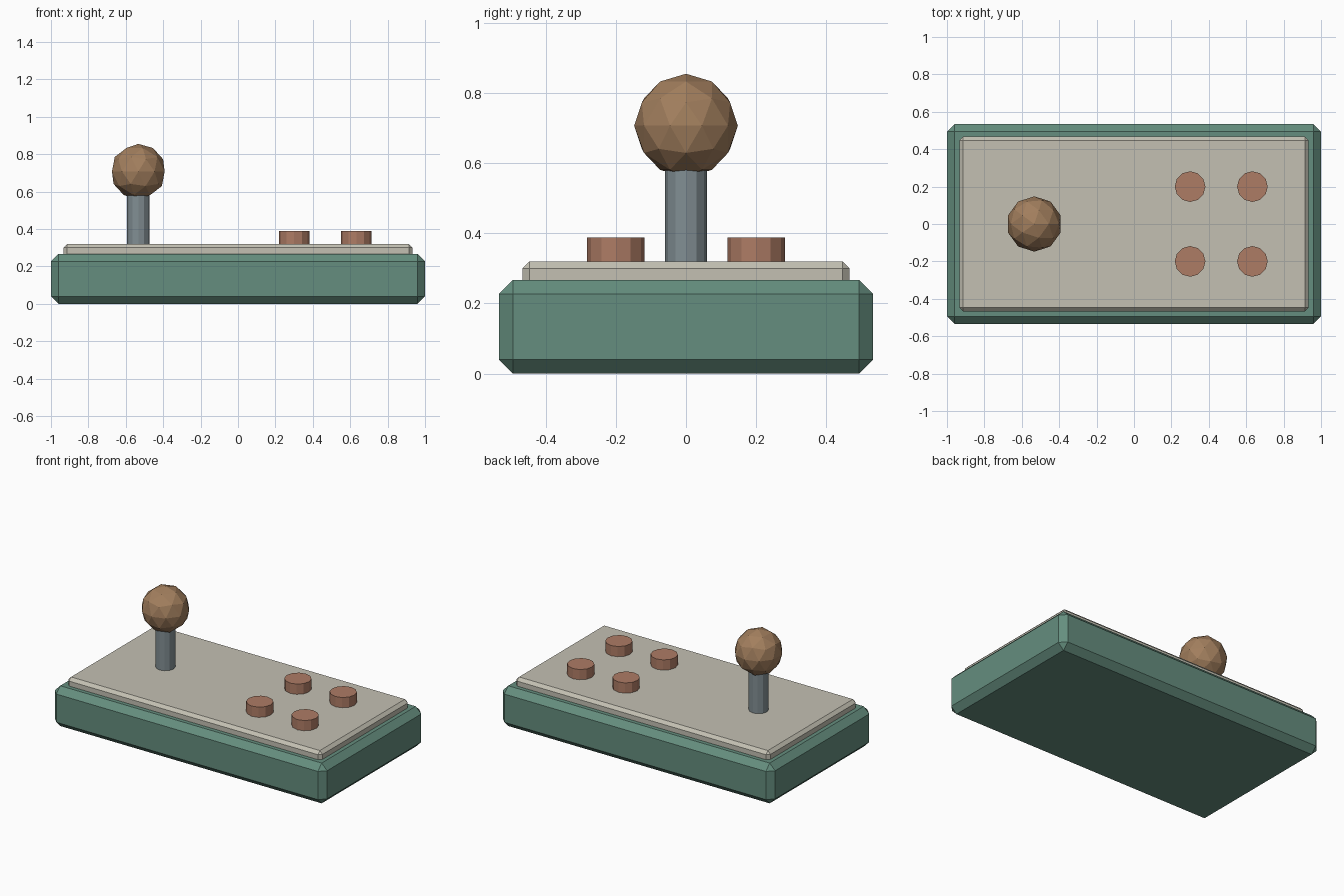
import bpy

if "Cube" in bpy.data.objects:
    bpy.data.objects.remove(bpy.data.objects["Cube"])


def paint(obj, name, rgb):
    mat = bpy.data.materials.get(name) or bpy.data.materials.new(name)
    mat.diffuse_color = (*rgb, 1)
    mat.use_nodes = True
    mat.node_tree.nodes["Principled BSDF"].inputs["Base Color"].default_value = mat.diffuse_color
    obj.data.materials.append(mat)


def bevelled_box(name, size, z0, z1, bevel, colour):
    bpy.ops.mesh.primitive_cube_add(size=1, location=(0, 0, (z0 + z1) / 2))
    obj = bpy.context.object
    obj.name = name
    obj.scale = (size[0], size[1], z1 - z0)
    bpy.ops.object.transform_apply(location=False, rotation=False, scale=True)
    mod = obj.modifiers.new("chamfer", 'BEVEL')
    mod.width = bevel
    mod.segments = 1
    paint(obj, *colour)


def post(name, x, y, radius, z0, z1, sides, colour):
    bpy.ops.mesh.primitive_cylinder_add(vertices=sides, radius=radius, depth=z1 - z0,
                                        location=(x, y, (z0 + z1) / 2))
    obj = bpy.context.object
    obj.name = name
    paint(obj, *colour)


GREEN = ("green_case", (0.13, 0.27, 0.21))
BEIGE = ("beige_plate", (0.55, 0.53, 0.45))
SLATE = ("slate_metal", (0.22, 0.27, 0.29))
BROWN = ("brown_knob", (0.36, 0.21, 0.11))
RUST = ("rust_button", (0.42, 0.20, 0.13))

# Case and top plate
bevelled_box("case", (2.0, 1.067), 0, 0.267, 0.04, GREEN)
bevelled_box("top_plate", (1.867, 0.933), 0.24, 0.32, 0.02, BEIGE)

# Joystick shaft and faceted ball knob
post("stick_shaft", -0.533, 0, 0.06, 0.30, 0.64, 12, SLATE)
bpy.ops.mesh.primitive_ico_sphere_add(subdivisions=2, radius=0.148, location=(-0.533, 0, 0.707))
knob = bpy.context.object
knob.name = "stick_knob"
paint(knob, *BROWN)

# Four buttons
for col, x in (("left", 0.30), ("right", 0.633)):
    for row, y in (("front", -0.2), ("back", 0.2)):
        post(f"button_{row}_{col}", x, y, 0.082, 0.30, 0.388, 12, RUST)
